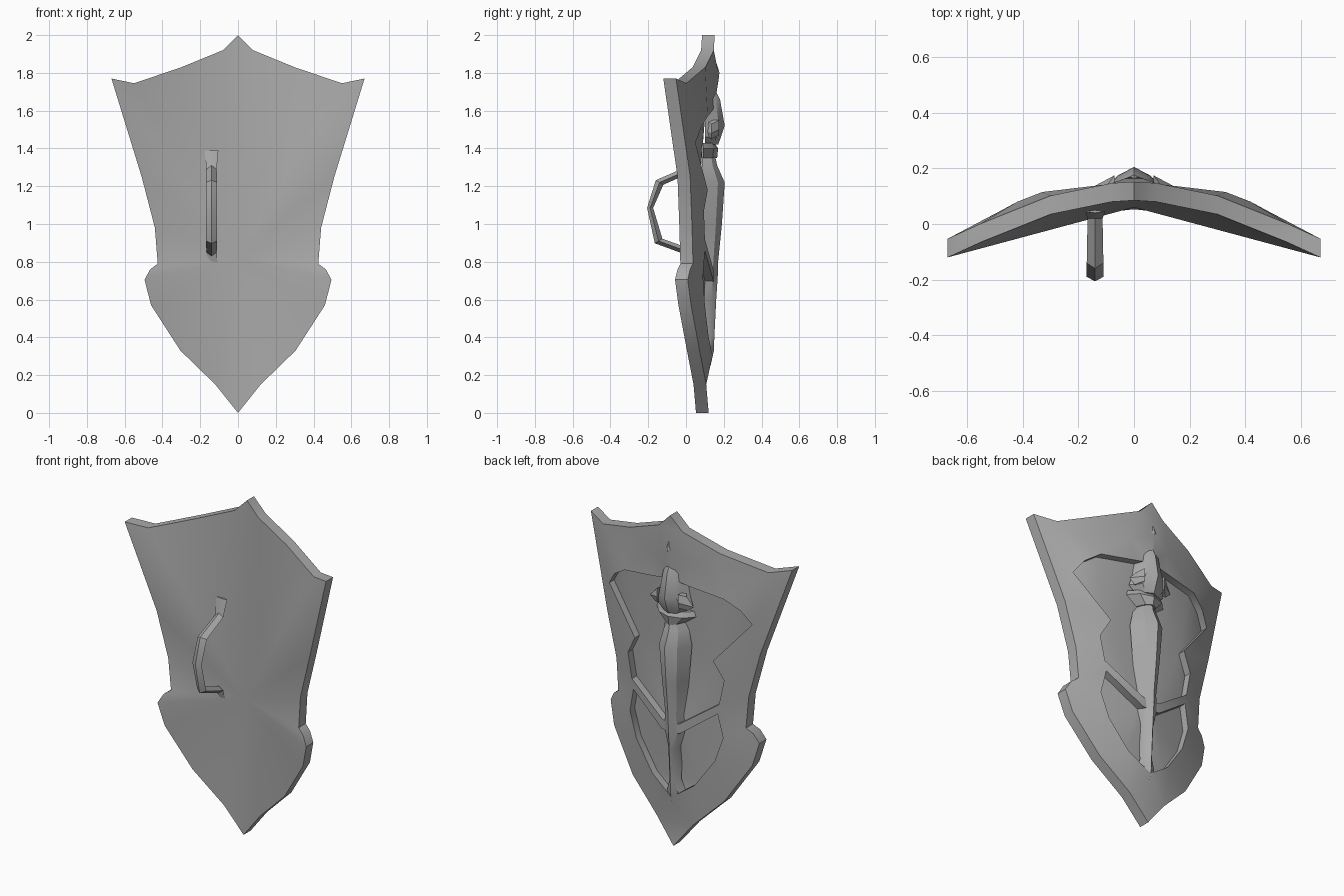
import bpy
import bmesh
from mathutils import Vector
from mathutils.geometry import delaunay_2d_cdt

cube = bpy.data.objects.get("Cube")
if cube:
    bpy.data.objects.remove(cube, do_unlink=True)

steel = bpy.data.materials.new("grey_steel")
steel.use_nodes = True
steel.diffuse_color = (0.4, 0.4, 0.4, 1)
steel.node_tree.nodes["Principled BSDF"].inputs["Base Color"].default_value = (0.4, 0.4, 0.4, 1)


def finish(name, bm):
    bmesh.ops.recalc_face_normals(bm, faces=bm.faces)
    mesh = bpy.data.meshes.new(name)
    bm.to_mesh(mesh)
    bm.free()
    mesh.materials.append(steel)
    obj = bpy.data.objects.new(name, mesh)
    bpy.context.collection.objects.link(obj)
    bpy.ops.object.select_all(action="DESELECT")
    obj.select_set(True)
    bpy.context.view_layer.objects.active = obj
    bpy.ops.object.shade_smooth_by_angle(angle=0.55)
    return obj


def mirrored(half):
    """Close a half outline that starts and ends on the centre line."""
    return half + [(-x, y, z) for x, y, z in half[-2:0:-1]]


def loft(name, rings):
    bm = bmesh.new()
    loops = [[bm.verts.new(p) for p in ring] for ring in rings]
    for a, b in zip(loops, loops[1:]):
        for i in range(len(a)):
            j = (i + 1) % len(a)
            bm.faces.new((a[i], a[j], b[j], b[i]))
    bm.faces.new(loops[0])
    bm.faces.new(loops[-1])
    return finish(name, bm)


def relief(name, stations, base):
    """Ridged raised form from (height, half width, ridge depth)."""
    rings = []
    for z, w, y in stations:
        mid = base + (y - base) * 0.7
        rings.append([(-w, base, z), (-w * 0.6, mid, z), (0, y, z),
                      (w * 0.6, mid, z), (w, base, z)])
    return loft(name, rings)


# Shield outline, right half from top tip to bottom tip (inner-side depth)
rim = mirrored([
    (0, 0.085, 2.0), (0.08, 0.08, 1.92), (0.3, 0.035, 1.83),
    (0.55, -0.065, 1.745), (0.67, -0.12, 1.77), (0.51, -0.045, 1.25),
    (0.44, -0.035, 0.98), (0.425, -0.03, 0.79), (0.465, -0.045, 0.76),
    (0.495, -0.058, 0.705), (0.46, -0.04, 0.57), (0.305, 0.005, 0.33),
    (0.12, 0.04, 0.15), (0, 0.053, 0)])
# Edges of the two sunken panels
upper = mirrored([
    (0, 0.15, 1.62), (0.12, 0.14, 1.6), (0.33, 0.115, 1.57),
    (0.42, 0.08, 1.51), (0.475, 0.05, 1.43), (0.26, 0.115, 1.18),
    (0.32, 0.095, 1.07), (0.29, 0.1, 0.92), (0.06, 0.145, 0.76),
    (0, 0.15, 0.74)])
lower = mirrored([
    (0, 0.15, 0.69), (0.06, 0.145, 0.7), (0.28, 0.1, 0.86),
    (0.31, 0.09, 0.72), (0.26, 0.1, 0.57), (0.14, 0.12, 0.4),
    (0, 0.14, 0.3)])
ridge = [(0, 0.175, 1.78), (0.13, 0.13, 1.74), (-0.13, 0.13, 1.74)]

outer = [(x, y + 0.067, z) for x, y, z in rim]
points, loops = [], []
for ring in (outer, upper, lower):
    loops.append([len(points) + i for i in range(len(ring))][::-1])
    points += ring
points += ridge
cdt = delaunay_2d_cdt([Vector((p[0], p[2])) for p in points], [], loops, 1, 1e-5)
flat, tris, source, owners = cdt[0], cdt[2], cdt[3], cdt[5]

# Shield board: decorated side
bm = bmesh.new()
verts = [bm.verts.new((v.x, points[ids[0]][1], v.y)) for v, ids in zip(flat, source)]
lookup = {ids[0]: v for v, ids in zip(verts, source)}
sunken = []
for tri, own in zip(tris, owners):
    face = bm.faces.new([verts[i] for i in tri])
    if 1 in own or 2 in own:
        sunken.append(face)
# Edge wall and fanned inner side
inner = [bm.verts.new(p) for p in rim]
hub = bm.verts.new((0, 0.06, 0.82))
n = len(rim)
for i in range(n):
    j = (i + 1) % n
    bm.faces.new((inner[i], inner[j], lookup[j], lookup[i]))
    bm.faces.new((inner[j], inner[i], hub))
# Sink the panels
sunk = bmesh.ops.extrude_face_region(bm, geom=sunken)["geom"]
bmesh.ops.delete(bm, geom=[f for f in sunken if f.is_valid], context="FACES")
for v in sunk:
    if isinstance(v, bmesh.types.BMVert):
        v.co.y -= 0.045
finish("shield_board", bm)

# Raised figure down the middle
relief("figure_body", [
    (1.38, 0.03, 0.15), (1.31, 0.08, 0.165), (1.22, 0.1, 0.205),
    (1.0, 0.08, 0.19), (0.8, 0.06, 0.17), (0.72, 0.075, 0.168),
    (0.6, 0.035, 0.16), (0.4, 0.03, 0.15), (0.33, 0.06, 0.148),
    (0.25, 0.02, 0.13)], 0.085)
relief("figure_head", [
    (1.72, 0.02, 0.15), (1.66, 0.07, 0.18), (1.52, 0.1, 0.205),
    (1.46, 0.12, 0.185), (1.42, 0.07, 0.17)], 0.1)
relief("figure_collar", [
    (1.43, 0.12, 0.15), (1.4, 0.13, 0.17), (1.35, 0.06, 0.165)], 0.09)
relief("crest_gem", [
    (1.9, 0.015, 0.145), (1.8, 0.07, 0.178), (1.7, 0.03, 0.15)], 0.11)
for side, label in ((1, "left"), (-1, "right")):
    loft(label + "_head_tuft", [
        [(side * 0.07, 0.1, z), (side * 0.07, 0.175, z), (side * tip, 0.135, z - 0.02)]
        for z, tip in ((1.55, 0.1), (1.5, 0.145), (1.47, 0.11))])

# Grip: bent ridged bar with flared feet
grip = []
for z, y, w, dy, dz in (
        (1.39, 0.045, 0.036, 0.005, 0.0), (1.29, 0.02, 0.027, 0.0, 0.02),
        (1.22, -0.14, 0.03, 0.02, 0.012), (1.085, -0.19, 0.03, 0.016, 0.0),
        (0.91, -0.145, 0.03, 0.02, -0.012), (0.85, 0.02, 0.027, 0.0, -0.02),
        (0.76, 0.045, 0.034, 0.005, 0.0)):
    grip.append([(-0.14 - w, y, z), (-0.14, y - dy, z + dz),
                 (-0.14 + w, y, z), (-0.14, y + dy, z - dz)])
loft("hand_grip", grip)
